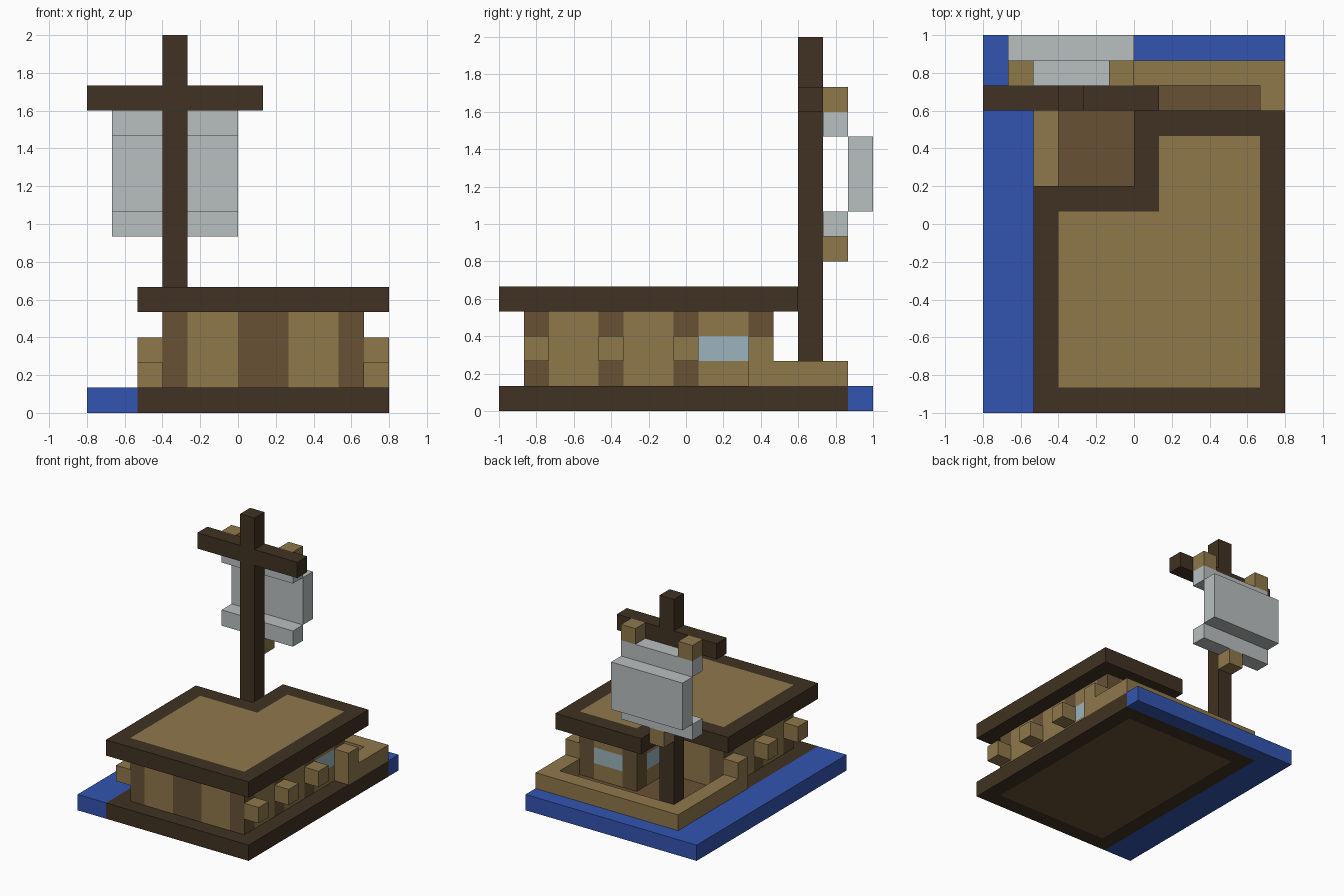
import bpy
import bmesh

if "Cube" in bpy.data.objects:
    bpy.data.objects.remove(bpy.data.objects["Cube"])

U = 2 / 15  # one building block


def material(name, hex_code):
    def linear(c):
        return c / 12.92 if c <= 0.04045 else ((c + 0.055) / 1.055) ** 2.4
    rgb = [linear(int(hex_code[i:i + 2], 16) / 255) for i in (0, 2, 4)]
    mat = bpy.data.materials.new(name)
    mat.use_nodes = True
    mat.diffuse_color = (*rgb, 1)
    mat.node_tree.nodes["Principled BSDF"].inputs["Base Color"].default_value = (*rgb, 1)
    return mat


DARK = material("dark wood", "403222")
BROWN = material("brown wood", "685135")
TAN = material("tan wood", "8f784b")
BLUE = material("water blue", "3355b0")
GREY = material("sail grey", "b9bfbf")
GLASS = material("window glass", "9cb4bc")


def prism(name, outline, z0, z1, mat, inner=None):
    """Extruded outline in block units; inner colours an inset panel top and bottom."""
    bm = bmesh.new()
    base = bm.faces.new([bm.verts.new((x * U - 0.8, y * U - 1, z0 * U)) for x, y in outline])
    ext = bmesh.ops.extrude_face_region(bm, geom=[base], use_keep_orig=True)
    top_verts = [g for g in ext["geom"] if isinstance(g, bmesh.types.BMVert)]
    bmesh.ops.translate(bm, verts=top_verts, vec=(0, 0, (z1 - z0) * U))
    bmesh.ops.recalc_face_normals(bm, faces=bm.faces[:])
    if inner:
        for cap in [f for f in bm.faces if abs(f.normal.z) > 0.9]:
            bmesh.ops.inset_region(bm, faces=[cap], thickness=U, use_even_offset=True)
            cap.material_index = 1
    mesh = bpy.data.meshes.new(name)
    bm.to_mesh(mesh)
    bm.free()
    for m in (mat, inner):
        if m:
            mesh.materials.append(m)
    obj = bpy.data.objects.new(name, mesh)
    bpy.context.collection.objects.link(obj)
    return obj


def box(name, xs, ys, zs, mat, inner=None):
    (x0, x1), (y0, y1) = xs, ys
    return prism(name, [(x0, y0), (x1, y0), (x1, y1), (x0, y1)], *zs, mat, inner)


# Ground: water along two sides, framed floor, low rear deck wall
prism("water", [(0, 0), (2, 0), (2, 14), (12, 14), (12, 15), (0, 15)], 0, 1, BLUE)
box("base_floor", (2, 12), (0, 14), (0, 1), DARK, BROWN)
prism("deck_wall", [(2, 7), (3, 7), (3, 13), (11, 13), (11, 10), (12, 10), (12, 14), (2, 14)],
      1, 2, TAN)

# House posts
for x, y in [(3, 1), (3, 4), (3, 7), (10, 1), (10, 4), (10, 7), (10, 10), (7, 10), (7, 7)]:
    box("wall_post", (x, x + 1), (y, y + 1), (1, 4), BROWN)
box("front_center_post", (6, 8), (1, 2), (1, 4), BROWN)

# Plain wall panels
for x in (4, 8):
    box("front_panel", (x, x + 2), (1, 2), (1, 4), TAN)
for x in (3, 10):
    for y in (2, 5):
        box("side_panel", (x, x + 1), (y, y + 2), (1, 4), TAN)
box("rear_panel", (4, 7), (7, 8), (1, 4), TAN)

# Wall panels with a window band
for side, xs, ys in [("left", (10, 11), (8, 10)), ("right", (7, 8), (8, 10)),
                     ("back", (8, 10), (10, 11))]:
    for part, z, mat in [("sill", 1, TAN), ("window", 2, GLASS), ("lintel", 3, TAN)]:
        box(f"{side}_{part}", xs, ys, (z, z + 1), mat)

# Blocks sticking out from the side posts
for x, rows in [(2, (1, 4, 7)), (11, (1, 4, 7, 10))]:
    for y in rows:
        box("beam_end", (x, x + 1), (y, y + 1), (2, 3), TAN)

# Framed roof with a notched corner
prism("roof", [(2, 0), (12, 0), (12, 12), (6, 12), (6, 9), (2, 9)], 4, 5, DARK, TAN)

# Mast and crossbar
box("mast", (3, 4), (12, 13), (1, 15), DARK)
for x in (0, 4):
    box("crossbar_arm", (x, x + 3), (12, 13), (12, 13), DARK)

# Sail with its ties
for z in (7, 11):
    box("sail_edge", (1, 6), (13, 14), (z, z + 1), GREY)
box("sail_belly", (1, 6), (14, 15), (8, 11), GREY)
for x, z in [(1, 12), (5, 12), (3, 6)]:
    box("sail_tie", (x, x + 1), (13, 14), (z, z + 1), TAN)
